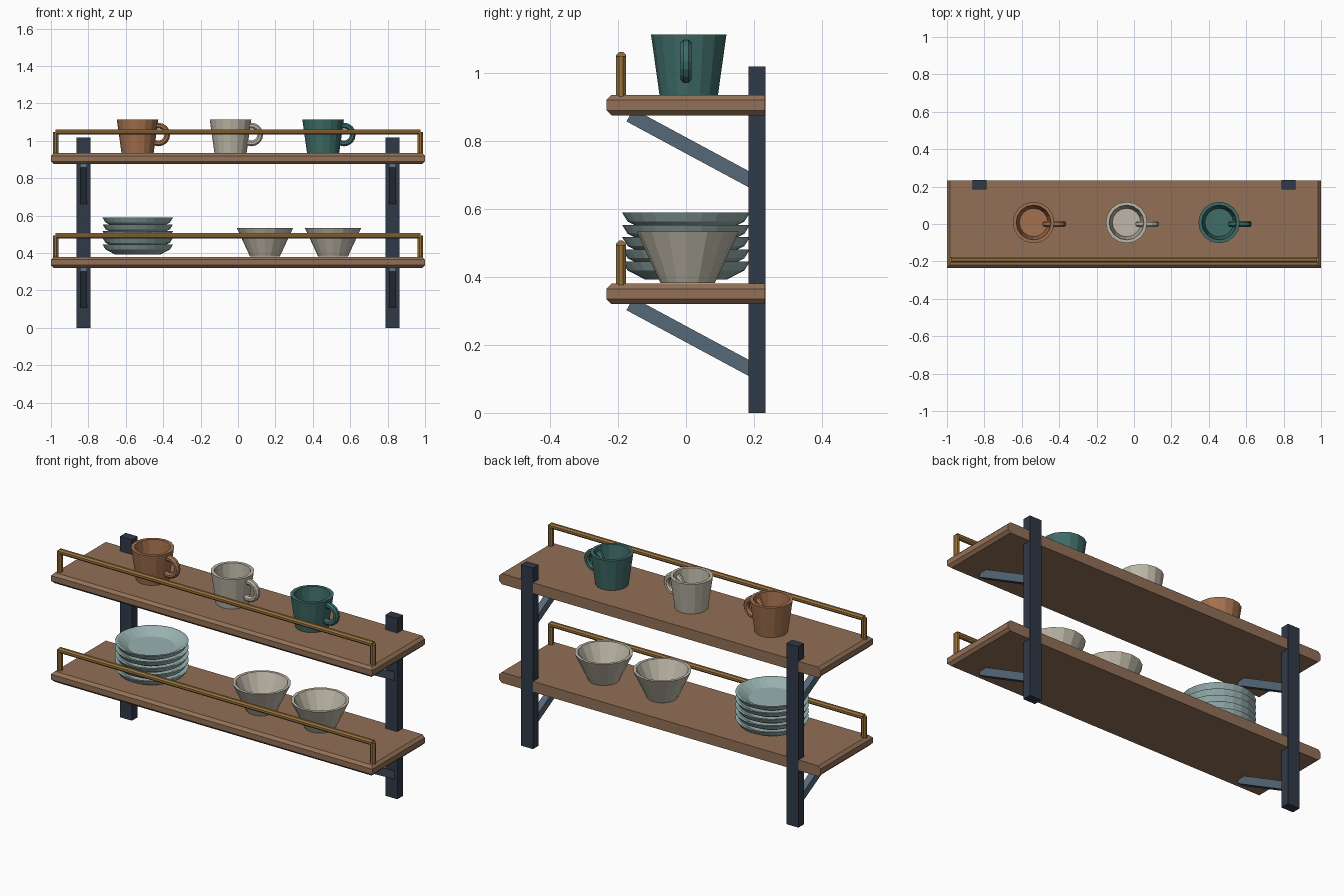
import bpy, bmesh, math
from mathutils import Vector, Matrix

if "Cube" in bpy.data.objects:
    bpy.data.objects.remove(bpy.data.objects["Cube"], do_unlink=True)


def material(name, hex_code):
    def linear(c):
        return c / 12.92 if c <= 0.04045 else ((c + 0.055) / 1.055) ** 2.4
    rgb = [linear(int(hex_code[i:i + 2], 16) / 255) for i in (0, 2, 4)]
    m = bpy.data.materials.new(name)
    m.use_nodes = True
    m.diffuse_color = (*rgb, 1)
    m.node_tree.nodes["Principled BSDF"].inputs["Base Color"].default_value = (*rgb, 1)
    return m


wood = material("warm wood", "92704F".replace("4F", "56"))
navy = material("dark navy metal", "303A48")
slate = material("slate blue metal", "566878")
brass = material("aged brass", "97723C")
cream = material("cream glaze", "BDB7A7")
brown = material("clay brown glaze", "A4714F")
teal = material("teal glaze", "3F6D69")
pale_blue = material("pale blue glaze", "98B2B0")


def finish(bm, name, mat, location=(0, 0, 0)):
    bmesh.ops.recalc_face_normals(bm, faces=bm.faces)
    mesh = bpy.data.meshes.new(name)
    bm.to_mesh(mesh)
    bm.free()
    mesh.materials.append(mat)
    obj = bpy.data.objects.new(name, mesh)
    obj.location = location
    bpy.context.collection.objects.link(obj)
    return obj


def box(name, low, high, mat):
    low, high = Vector(low), Vector(high)
    bm = bmesh.new()
    bmesh.ops.create_cube(bm, size=1)
    bmesh.ops.scale(bm, vec=high - low, verts=bm.verts)
    return finish(bm, name, mat, (low + high) / 2)


def lathe(name, profile, sides, mat, location):
    """Revolve an (r, z) outline that starts and ends on the axis."""
    bm = bmesh.new()
    verts = [bm.verts.new((r, 0, z)) for r, z in profile]
    edges = [bm.edges.new(pair) for pair in zip(verts, verts[1:])]
    bmesh.ops.spin(bm, geom=verts + edges, cent=(0, 0, 0), axis=(0, 0, 1),
                   angle=math.tau, steps=sides)
    bmesh.ops.remove_doubles(bm, verts=bm.verts, dist=0.0005)
    return finish(bm, name, mat, location)


def rod(name, start, end, radius, mat):
    start, end = Vector(start), Vector(end)
    axis = end - start
    bm = bmesh.new()
    bmesh.ops.create_cone(bm, cap_ends=True, segments=8, radius1=radius,
                          radius2=radius, depth=axis.length)
    turn = Vector((0, 0, 1)).rotation_difference(axis).to_matrix()
    bmesh.ops.rotate(bm, matrix=turn @ Matrix.Rotation(math.pi / 8, 3, 'Z'),
                     verts=bm.verts)
    return finish(bm, name, mat, (start + end) / 2)


def shelf_board(name, bottom):
    # Chamfered along the front and both ends, square at the back
    bm = bmesh.new()
    bmesh.ops.create_cube(bm, size=1)
    bmesh.ops.scale(bm, vec=(2, 0.466, 0.06), verts=bm.verts)
    edges = []
    for e in bm.edges:
        a, b = e.verts
        if a.co.z * b.co.z > 0 and not (a.co.y > 0 and b.co.y > 0):
            edges.append(e)
    bmesh.ops.bevel(bm, geom=edges, offset=0.015, segments=1, affect='EDGES')
    finish(bm, name, wood, (0, -0.001, bottom + 0.03))


def brace(name, x, bottom):
    # Slanted strut from under the shelf down into the upright
    obj = box(name, (-0.019, 0, 0), (0.019, 0.41, 0.042), slate)
    turn = Matrix.Rotation(math.radians(-28.3), 4, 'X')
    corner = Matrix.Translation((x, -0.175, bottom - 0.018))
    obj.matrix_world = corner @ turn @ Matrix.Translation((0, 0.205, 0.021))


def rail(name, top):
    for side, x in (("right", -0.975), ("left", 0.975)):
        rod(f"{name}_{side}_post", (x, -0.191, top - 0.01),
            (x, -0.191, top + 0.113), 0.0155, brass)
    rod(f"{name}_bar", (-0.975, -0.191, top + 0.112),
        (0.975, -0.191, top + 0.112), 0.0155, brass)


def mug(name, x, z, mat):
    lathe(name + "_cup", [(0, 0), (0.086, 0), (0.111, 0.178), (0.093, 0.178),
                          (0.076, 0.02), (0, 0.02)], 16, mat, (x, 0.008, z))
    # Ring handle in the x-z plane
    bm = bmesh.new()
    ring = []
    for j in range(8):
        a = math.tau * (j + 0.5) / 8
        ring.append(bm.verts.new((0.048 + 0.0165 * math.cos(a),
                                  0.0175 * math.sin(a), 0)))
    edges = [bm.edges.new((ring[j], ring[j - 1])) for j in range(8)]
    bmesh.ops.spin(bm, geom=ring + edges, cent=(0, 0, 0), axis=(0, 1, 0),
                   angle=math.tau, steps=16)
    bmesh.ops.remove_doubles(bm, verts=bm.verts, dist=0.0005)
    finish(bm, name + "_handle", mat, (x + 0.111, 0.0, z + 0.099))


# Wall uprights
for side, x in (("right", -0.826), ("left", 0.826)):
    box(side + "_upright", (x - 0.037, 0.184, 0), (x + 0.037, 0.234, 1.018), navy)

# Two shelves, each with braces and a guard rail
for level, bottom in (("lower", 0.32), ("upper", 0.875)):
    shelf_board(level + "_shelf", bottom)
    rail(level + "_rail", bottom + 0.06)
    for side, x in (("right", -0.826), ("left", 0.826)):
        brace(f"{level}_{side}_brace", x, bottom)

# Mugs on the upper shelf
for name, x, mat in (("brown_mug", -0.537, brown), ("cream_mug", -0.04, cream),
                     ("teal_mug", 0.455, teal)):
    mug(name, x, 0.935, mat)

# Plate stack on the lower shelf
plate_profile = [(0, 0), (0.12, 0), (0.172, 0.027), (0.188, 0.053),
                 (0.176, 0.053), (0.12, 0.02), (0, 0.02)]
for i in range(5):
    lathe(f"plate_{i + 1}", plate_profile, 24, pale_blue,
          (-0.536, 0, 0.392 + 0.036 * i))

# Bowls on the lower shelf
bowl_profile = [(0, 0), (0.08, 0), (0.15, 0.151), (0.134, 0.151),
                (0.068, 0.02), (0, 0.02)]
for side, x in (("right", 0.144), ("left", 0.508)):
    lathe(side + "_bowl", bowl_profile, 16, cream, (x, 0.005, 0.382))
